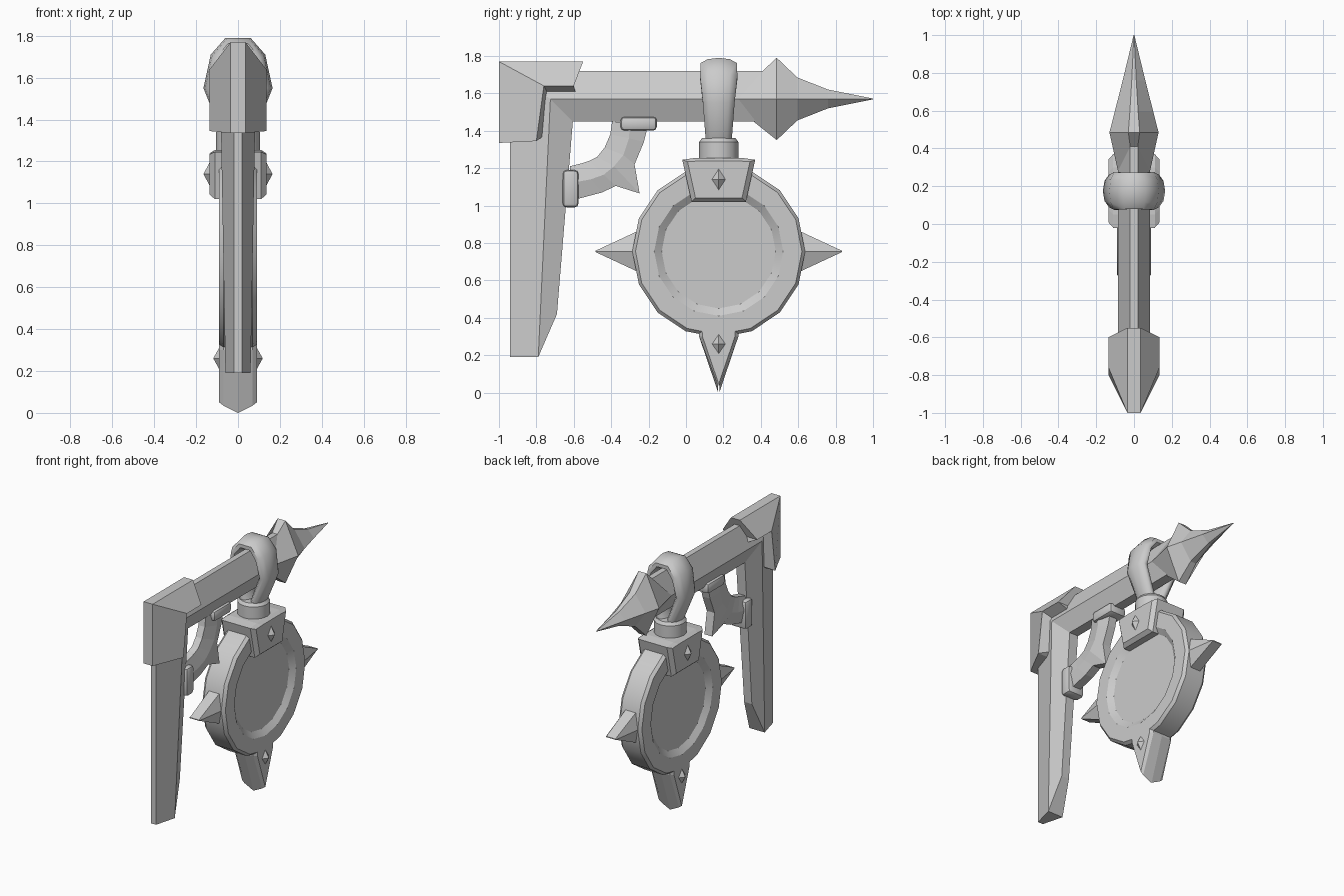
import bpy, bmesh, math
from mathutils import Vector

if "Cube" in bpy.data.objects:
    bpy.data.objects.remove(bpy.data.objects["Cube"])

stone = bpy.data.materials.new("plain grey")
stone.diffuse_color = (0.6, 0.6, 0.6, 1)
stone.use_nodes = True
stone.node_tree.nodes["Principled BSDF"].inputs["Base Color"].default_value = stone.diffuse_color
CY, CZ = 0.175, 0.755      # medallion centre


def finish(name, bm, smooth=0):
    bmesh.ops.remove_doubles(bm, verts=bm.verts, dist=1e-5)
    bmesh.ops.recalc_face_normals(bm, faces=bm.faces)
    me = bpy.data.meshes.new(name)
    bm.to_mesh(me)
    bm.free()
    me.materials.append(stone)
    ob = bpy.data.objects.new(name, me)
    bpy.context.collection.objects.link(ob)
    if smooth:
        bpy.ops.object.select_all(action='DESELECT')
        bpy.context.view_layer.objects.active = ob
        ob.select_set(True)
        bpy.ops.object.shade_smooth_by_angle(angle=math.radians(smooth))
    return ob


def add_face(bm, verts):
    if len({tuple(v.co) for v in verts}) > 2:
        bm.faces.new(verts)


def loft(name, halves, smooth=0):
    """Skin between half sections (x > 0) that are mirrored across x = 0."""
    bm = bmesh.new()
    rings = [[bm.verts.new(p) for p in h] +
             [bm.verts.new((-p[0], p[1], p[2])) for p in reversed(h)] for h in halves]
    n = len(rings[0])
    for a, b in zip(rings, rings[1:]):
        for i in range(n):
            j = (i + 1) % n
            add_face(bm, [a[i], a[j], b[j], b[i]])
    for r in (rings[0], rings[-1]):
        for i in range(n // 2 - 1):
            add_face(bm, [r[i], r[i + 1], r[n - 2 - i], r[n - 1 - i]])
    return finish(name, bm, smooth)


def plate(name, outline, x_edge, x_face, inset):
    """Slab from a y-z outline with a bevelled border on both faces."""
    c = sum((Vector(p) for p in outline), Vector((0, 0))) / len(outline)
    inner = [Vector(p) + (c - Vector(p)).normalized() * inset for p in outline]
    bm = bmesh.new()
    layers = [(-x_face, inner), (-x_edge, outline), (x_edge, outline), (x_face, inner)]
    rings = [[bm.verts.new((x, p[0], p[1])) for p in pts] for x, pts in layers]
    for a, b in zip(rings, rings[1:]):
        for i in range(len(a)):
            j = (i + 1) % len(a)
            bm.faces.new([a[i], a[j], b[j], b[i]])
    bm.faces.new(rings[0])
    bm.faces.new(rings[-1])
    return finish(name, bm)


def lathe(name, profile, place, sides, smooth):
    """Revolve (height, radius) points; place maps (h, u, v) to a position."""
    bm = bmesh.new()
    rings = []
    for h, r in profile:
        angles = [2 * math.pi * k / sides for k in range(sides)]
        rings.append([bm.verts.new(place(h, r * math.cos(a), r * math.sin(a))) for a in angles])
    for a, b in zip(rings, rings[1:]):
        for i in range(sides):
            j = (i + 1) % sides
            bm.faces.new([a[i], a[j], b[j], b[i]])
    bm.faces.new(rings[0])
    bm.faces.new(rings[-1])
    return finish(name, bm, smooth)


def pad(name, loc, size):
    bm = bmesh.new()
    bmesh.ops.create_cube(bm, size=1)
    for v in bm.verts:
        v.co = Vector(loc) + Vector(s * c for s, c in zip(size, v.co))
    bmesh.ops.bevel(bm, geom=bm.edges[:], offset=0.022, segments=2, affect='EDGES', profile=0.5)
    return finish(name, bm, 40)


# Post and beam, one hexagonal section bent round the corner
loft("post_and_beam", [
    [(0.02, -0.94, 0.19), (0.06, -0.79, 0.19), (0.03, -0.69, 0.42)],
    [(0.02, -0.94, 1.72), (0.085, -0.725, 1.57), (0.035, -0.605, 1.45)],
    [(0.02, 0.46, 1.72), (0.085, 0.46, 1.57), (0.035, 0.46, 1.45)]])

# Corner cap
loft("corner_cap", [
    [(0.035, -1.0, 1.335), (0.135, -0.80, 1.345), (0.06, -0.765, 1.37)],
    [(0.035, -1.0, 1.77), (0.135, -0.76, 1.64), (0.06, -0.742, 1.605)],
    [(0.035, -0.55, 1.77), (0.135, -0.60, 1.64), (0.06, -0.59, 1.605)]])

# Spear point: (y, half height, ridge half width, side half width)
head = [[(0.02, 0.41, 1.72), (0.085, 0.28, 1.57), (0.02, 0.36, 1.45)]]
for y, h, t, w in [(0.485, 0.22, 0.03, 0.13), (0.595, 0.115, 0.022, 0.102),
                   (0.76, 0.05, 0.012, 0.06), (1.0, 0.002, 0.001, 0.002)]:
    head.append([(t, y, 1.57 + h), (w, y, 1.57), (t, y, 1.57 - h)])
loft("spear_point", head)

# Hanging loop: (outer x, outer z, inner x, inner z, half depth)
stations = [(0.085, 1.35, 0.0, 1.36, 0.07), (0.165, 1.55, 0.075, 1.55, 0.085),
            (0.13, 1.71, 0.06, 1.66, 0.10), (0.06, 1.79, 0.025, 1.71, 0.097),
            (-0.06, 1.79, -0.025, 1.71, 0.097), (-0.13, 1.71, -0.06, 1.66, 0.10),
            (-0.165, 1.55, -0.075, 1.55, 0.085), (-0.085, 1.35, 0.0, 1.36, 0.07)]
bm = bmesh.new()
rings = []
for ox, oz, ix, iz, d in stations:
    ring = []
    for k in range(10):
        a = 2 * math.pi * k / 10
        t = (1 + math.cos(a)) / 2
        ring.append(bm.verts.new((ix + (ox - ix) * t, CY + d * math.sin(a) * 1.05,
                                  iz + (oz - iz) * t)))
    rings.append(ring)
for a, b in zip(rings, rings[1:]):
    for i in range(10):
        bm.faces.new([a[i], a[(i + 1) % 10], b[(i + 1) % 10], b[i]])
bm.faces.new(rings[0])
bm.faces.new(rings[-1])
finish("hanging_loop", bm, 60)

# Collar under the loop
lathe("collar", [(1.22, 0.105), (1.34, 0.105), (1.36, 0.09)],
      lambda h, u, v: (u, CY + v, h), 16, 30)

# Medallion with a sunken face on both sides
half = [(0.062, 0.305), (0.09, 0.345), (0.09, 0.445), (0.07, 0.462)]
lathe("medallion", [(-h, r) for h, r in half] + half[::-1],
      lambda h, u, v: (h, CY + u, CZ + v), 16, 30)

# Clasp on top of the medallion
plate("clasp", [(-0.02, 1.245), (0.05, 1.255), (0.30, 1.255), (0.37, 1.245),
                (0.32, 1.02), (0.03, 1.02)], 0.11, 0.135, 0.03)

# Side spikes
for name, s in (("front_spike", -1), ("rear_spike", 1)):
    base, tip = CY + s * 0.43, CY + s * 0.66
    loft(name, [[(0.04, base, CZ + 0.11), (0.075, base, CZ), (0.04, base, CZ - 0.11)],
                [(0.035, tip, CZ + 0.003), (0.04, tip, CZ), (0.035, tip, CZ - 0.003)]])

# Bottom spike, pointed across its width
loft("bottom_spike", [
    [(0, 0.065, 0.36), (0.07, 0.065, 0.36), (0.09, 0.085, 0.36),
     (0.09, 0.265, 0.36), (0.07, 0.285, 0.36), (0, 0.285, 0.36)],
    [(0, 0.07, 0.30), (0.07, 0.07, 0.30), (0.09, 0.088, 0.30),
     (0.09, 0.262, 0.30), (0.07, 0.28, 0.30), (0, 0.28, 0.30)],
    [(0, 0.172, 0.0), (0.07, 0.172, 0.035), (0.09, 0.174, 0.05),
     (0.09, 0.176, 0.05), (0.07, 0.178, 0.035), (0, 0.178, 0.0)]])

# Diamond studs on both faces
for name, z, x, tip, h in (("upper_stud", 1.14, 0.13, 0.165, 0.065),
                           ("lower_stud", 0.26, 0.085, 0.118, 0.06)):
    bm = bmesh.new()
    for s in (-1, 1):
        rim = [bm.verts.new((s * x, CY + a, z + b))
               for a, b in ((0.042, 0), (0, h), (-0.042, 0), (0, -h))]
        top = bm.verts.new((s * tip, CY, z))
        for i in range(4):
            bm.faces.new([rim[i], rim[(i + 1) % 4], top])
        bm.faces.new(rim)
    finish(name + "s", bm)

# Curved brace: inner edge, ridge and outer edge at each station
brace = [((-0.395, 1.45), (-0.30, 1.44), (-0.20, 1.44)),
         ((-0.405, 1.38), (-0.305, 1.36), (-0.225, 1.34)),
         ((-0.435, 1.31), (-0.335, 1.27), (-0.275, 1.22)),
         ((-0.475, 1.26), (-0.385, 1.21), (-0.248, 1.065)),
         ((-0.515, 1.24), (-0.44, 1.165), (-0.375, 1.105)),
         ((-0.56, 1.225), (-0.51, 1.14), (-0.45, 1.07)),
         ((-0.62, 1.21), (-0.62, 1.12), (-0.60, 1.03))]
loft("curved_brace", [[(x, y, z) for x, (y, z) in zip((0.025, 0.05, 0.03), row)]
                      for row in brace])
pad("upper_brace_pad", (0, -0.253, 1.438), (0.13, 0.195, 0.075))
pad("lower_brace_pad", (0, -0.617, 1.09), (0.13, 0.085, 0.20))
